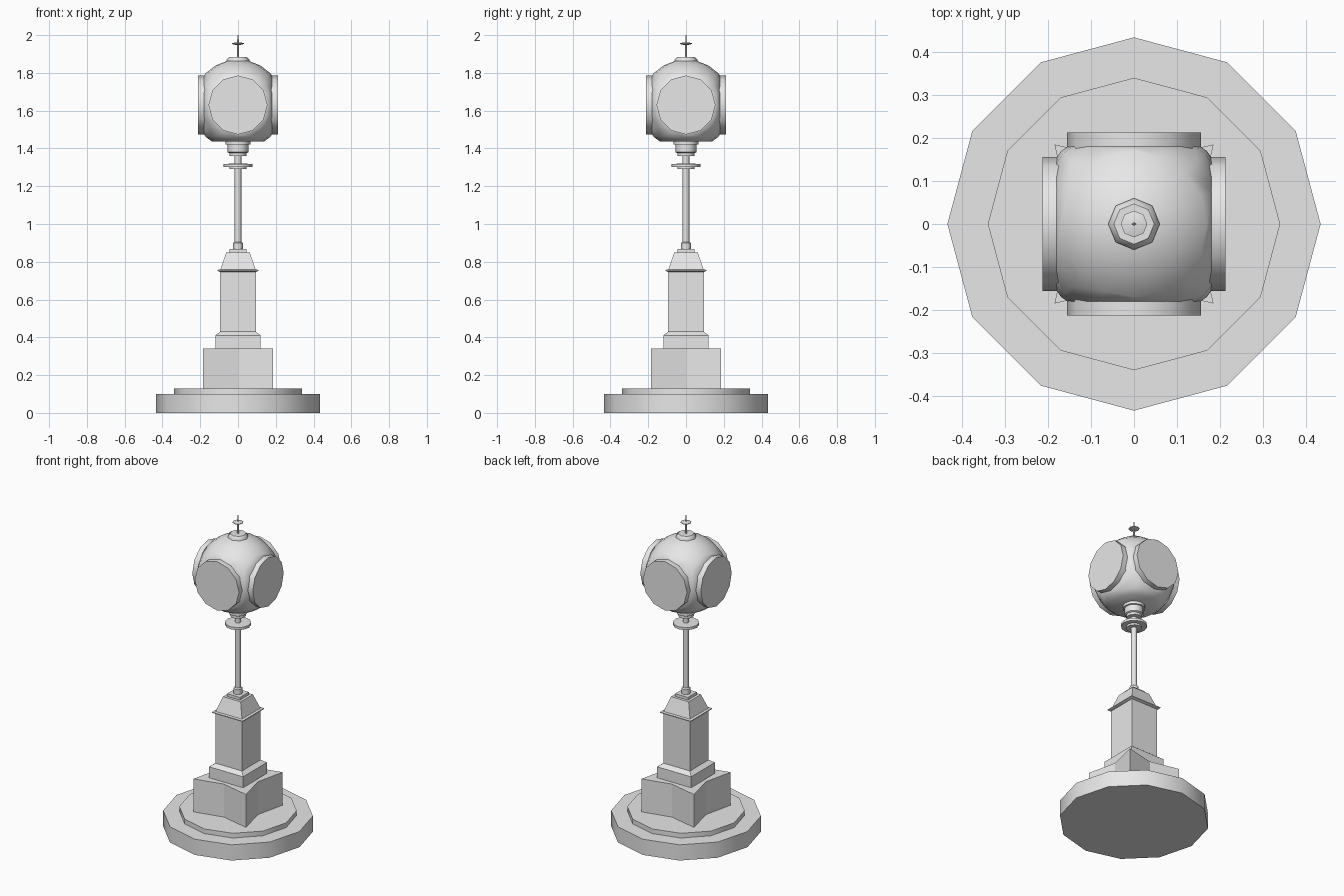
import bpy, bmesh, math
from mathutils import Vector, Matrix

cube = bpy.data.objects.get("Cube")
if cube:
    bpy.data.objects.remove(cube, do_unlink=True)

grey = bpy.data.materials.new("light_grey")
grey.use_nodes = True
grey.diffuse_color = (0.8, 0.8, 0.8, 1)
grey.node_tree.nodes["Principled BSDF"].inputs["Base Color"].default_value = (0.8, 0.8, 0.8, 1)


def finish(name, bm, angle=46):
    bmesh.ops.remove_doubles(bm, verts=bm.verts, dist=0.0001)
    bmesh.ops.recalc_face_normals(bm, faces=bm.faces)
    mesh = bpy.data.meshes.new(name)
    bm.to_mesh(mesh)
    bm.free()
    mesh.materials.append(grey)
    ob = bpy.data.objects.new(name, mesh)
    bpy.context.collection.objects.link(ob)
    bpy.ops.object.select_all(action='DESELECT')
    bpy.context.view_layer.objects.active = ob
    ob.select_set(True)
    bpy.ops.object.shade_smooth_by_angle(angle=math.radians(angle))
    return ob


def stack(name, outline, profile, angle=46):
    """Sweep a unit outline up a (scale, height) profile and cap both ends."""
    bm = bmesh.new()
    rings = [[bm.verts.new((x * s, y * s, z)) for x, y in outline] for s, z in profile]
    n = len(outline)
    for a, b in zip(rings, rings[1:]):
        for i in range(n):
            j = (i + 1) % n
            bm.faces.new((a[i], a[j], b[j], b[i]))
    bm.faces.new(rings[0])
    bm.faces.new(rings[-1])
    return finish(name, bm, angle)


def polygon(n):
    return [(math.cos(math.tau * i / n), math.sin(math.tau * i / n)) for i in range(n)]


square = [(1, 1), (-1, 1), (-1, -1), (1, -1)]
star = [(1, 1), (0, .77), (-1, 1), (-.77, 0), (-1, -1), (0, -.77), (1, -1), (.77, 0)]

# Round stepped base
stack("base", polygon(12), [(.434, 0), (.434, .1)])
stack("base_step", polygon(12), [(.34, .1), (.34, .13)])

# Plinth with hollowed sides, then the square pedestal
stack("plinth", star, [(.185, .13), (.185, .34)], 20)
stack("pedestal", square, [(.12, .34), (.12, .41), (.094, .43), (.094, .75)], 30)
stack("pedestal_ledge", square, [(.094, .745), (.108, .752), (.108, .757), (.094, .76)], 30)
stack("pedestal_cap", square, [(.094, .757), (.062, .85), (.045, .85), (.045, .867)], 30)

# Pole, ring and neck
stack("pole", polygon(8), [(.026, .867), (.026, .9), (.018, .905), (.018, 1.38)])
stack("pole_ring", polygon(12), [(.045, 1.29), (.045, 1.302), (.076, 1.302), (.076, 1.318), (.022, 1.32)])
stack("neck", polygon(12), [(.045, 1.36), (.045, 1.375), (.055, 1.38), (.055, 1.42), (.065, 1.42), (.065, 1.45)])

# Ball head trimmed flat on four sides and underneath
centre = Vector((0, 0, 1.63))
bm = bmesh.new()
bmesh.ops.create_uvsphere(bm, u_segments=16, v_segments=12, radius=.24, matrix=Matrix.Translation(centre))
cuts = [(Vector(d), .18) for d in ((1, 0, 0), (-1, 0, 0), (0, 1, 0), (0, -1, 0))]
cuts.append((Vector((0, 0, -1)), .193))
for normal, dist in cuts:
    geom = bm.verts[:] + bm.edges[:] + bm.faces[:]
    cut = bmesh.ops.bisect_plane(bm, geom=geom, plane_co=centre + normal * dist,
                                 plane_no=normal, clear_outer=True)
    rim = [e for e in cut["geom_cut"] if isinstance(e, bmesh.types.BMEdge)]
    bmesh.ops.holes_fill(bm, edges=rim)
finish("head", bm, 40)

# Four round dials
for i, side in enumerate(("left", "back", "right", "front")):
    ob = stack(side + "_dial", polygon(12), [(.156, .175), (.156, .213)])
    turn = Matrix.Rotation(math.pi / 2 * i, 4, 'Z') @ Matrix.Rotation(math.pi / 2, 4, 'Y')
    ob.data.transform(Matrix.Translation(centre) @ turn)

# Crown and finial
stack("crown", polygon(8), [(.06, 1.85), (.06, 1.87), (.047, 1.885)])
stack("finial_rod", polygon(6), [(.006, 1.88), (.005, 1.95), (.003, 2)])
stack("finial_disc", polygon(8), [(.012, 1.948), (.031, 1.953), (.031, 1.957), (.012, 1.962)])
